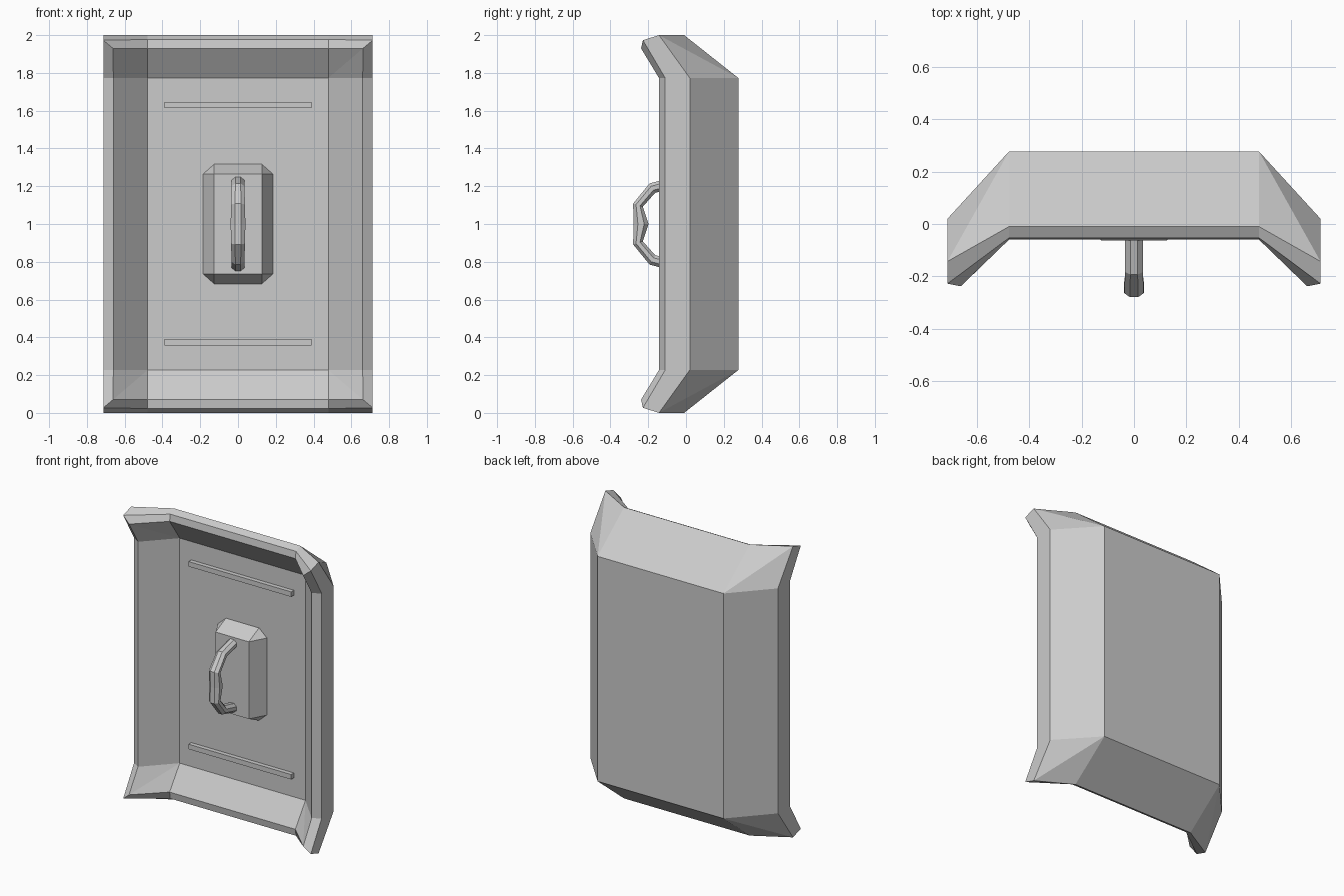
import bpy, bmesh, math
from mathutils import Vector

if "Cube" in bpy.data.objects:
    bpy.data.objects.remove(bpy.data.objects["Cube"])


def loft(name, rings):
    """Skin a list of equal-length point rings and cap both ends."""
    bm = bmesh.new()
    loops = [[bm.verts.new(p) for p in ring] for ring in rings]
    n = len(loops[0])
    for a, b in zip(loops, loops[1:]):
        for i in range(n):
            j = (i + 1) % n
            bm.faces.new((a[i], a[j], b[j], b[i]))
    bm.faces.new(loops[0])
    bm.faces.new(loops[-1])
    bmesh.ops.remove_doubles(bm, verts=bm.verts, dist=0.0005)
    bmesh.ops.recalc_face_normals(bm, faces=bm.faces)
    mesh = bpy.data.meshes.new(name)
    bm.to_mesh(mesh)
    bm.free()
    ob = bpy.data.objects.new(name, mesh)
    bpy.context.collection.objects.link(ob)
    return ob


def mirrored_ring(quarter):
    """Reflect one quarter of an outline (side to top) into all quadrants."""
    ring = []
    for sx, sz, step in ((1, 1, 1), (-1, 1, -1), (-1, -1, 1), (1, -1, -1)):
        ring += [(sx * x, y, 1 + sz * z) for x, y, z in quarter[::step]]
    return ring


# Shield slab: back panel, outer edge, rim steps, inner panel (side, corner, top)
PX, PZ = 0.478, 0.773
loft("shield_body", [mirrored_ring(q) for q in (
    [(PX, 0.277, PZ)] * 3,
    [(0.713, 0.02, PZ), (0.713, -0.143, 1.0), (PX, -0.01, 1.0)],
    [(0.713, -0.11, PZ), (0.713, -0.228, 0.973), (PX, -0.053, 0.977)],
    [(0.66, -0.143, PZ), (0.662, -0.238, 0.93), (PX, -0.06, 0.93)],
    [(PX, 0.05, PZ)] * 3,
)])

# Raised hub plate with cut corners and sloping sides
loft("hub_plate", [mirrored_ring(q) for q in (
    [(0.184, 0.06, 0.265), (0.126, 0.06, 0.317)],
    [(0.184, 0.045, 0.265), (0.126, 0.045, 0.317)],
    [(0.126, -0.063, 0.265)] * 2,
)])

# Horizontal strips above and below the hub
for label, z in (("upper", 1.63), ("lower", 0.375)):
    bpy.ops.mesh.primitive_cube_add(size=1, location=(0, 0.04, z))
    strip = bpy.context.object
    strip.name = label + "_strip"
    strip.scale = (0.78, 0.04, 0.034)

# Grip: octagonal tube, thicker in the middle (y, z offset, half width, half depth)
half = [(-0.05, 0.222, 0.034, 0.03), (-0.178, 0.19, 0.034, 0.029),
        (-0.254, 0.10, 0.037, 0.027)]
path = half + [(-0.238, 0.0, 0.039, 0.04)] + [(y, -z, w, d) for y, z, w, d in half[::-1]]
rings = []
for i, (y, z, w, d) in enumerate(path):
    a, b = path[max(i - 1, 0)], path[min(i + 1, len(path) - 1)]
    t = Vector((0, b[0] - a[0], b[1] - a[1])).normalized()
    n = t.cross(Vector((1, 0, 0)))
    c = Vector((0, y, 1 + z))
    k = 1 / math.cos(math.pi / 8)
    rings.append([c + Vector((1, 0, 0)) * (w * k * math.cos(u)) + n * (d * k * math.sin(u))
                  for u in (math.pi / 8 + j * math.pi / 4 for j in range(8))])
loft("grip_handle", rings)
